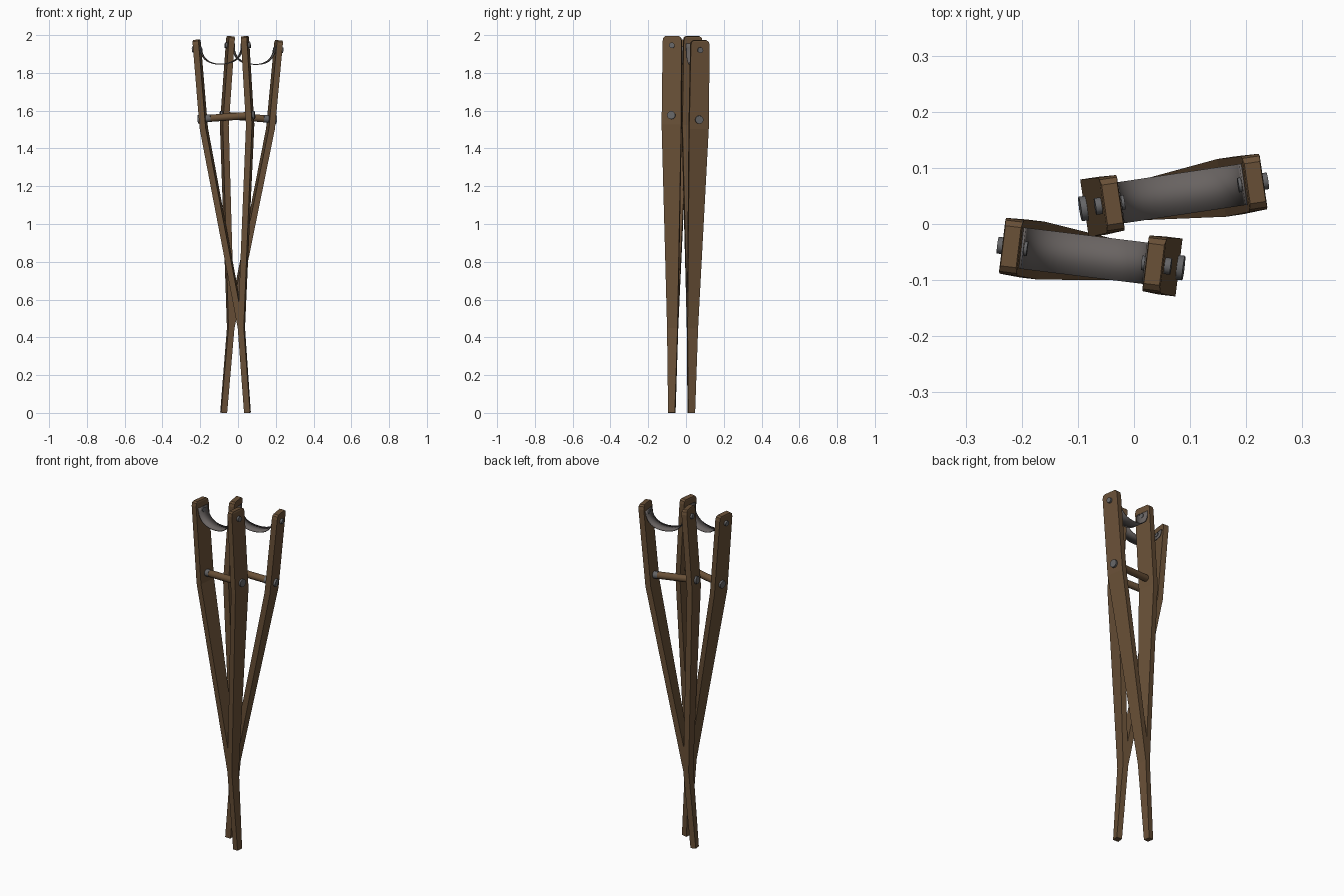
import bpy, bmesh, math
from mathutils import Matrix, Vector

cube = bpy.data.objects.get("Cube")
if cube:
    bpy.data.objects.remove(cube, do_unlink=True)


def material(name, rgb):
    m = bpy.data.materials.new(name)
    m.use_nodes = True
    m.diffuse_color = (*rgb, 1)
    bsdf = next(n for n in m.node_tree.nodes if n.type == 'BSDF_PRINCIPLED')
    bsdf.inputs["Base Color"].default_value = (*rgb, 1)
    return m


WOOD = material("brown wood", (0.14, 0.08, 0.038))
STRAP = material("grey strap", (0.14, 0.125, 0.12))
METAL = material("grey metal", (0.13, 0.13, 0.135))


def finish(bm, name, mat, frame, smooth=False):
    bmesh.ops.recalc_face_normals(bm, faces=bm.faces[:])
    mesh = bpy.data.meshes.new(name)
    bm.to_mesh(mesh)
    bm.free()
    mesh.materials.append(mat)
    if smooth:
        for p in mesh.polygons:
            p.use_smooth = len(p.vertices) == 4
    ob = bpy.data.objects.new(name, mesh)
    ob.matrix_world = frame
    bpy.context.collection.objects.link(ob)
    return ob


# Rail stations: height, inner offset, outer offset, half depth
STATIONS = [(0, 0, .016, .018), (.45, 0, .016, .028), (.59, 0, .032, .031),
            (1.52, .108, .14, .052), (1.965, .113, .145, .05),
            (1.982, .113, .145, .046), (1.99, .115, .143, .036)]


def rail(name, side, frame):
    bm = bmesh.new()
    rings = []
    for z, a, b, d in STATIONS:
        corners = ((a, -d), (b, -d), (b, d), (a, d))
        rings.append([bm.verts.new((side * x, y, z)) for x, y in corners])
    for low, high in zip(rings, rings[1:]):
        for i in range(4):
            j = (i + 1) % 4
            bm.faces.new((low[i], low[j], high[j], high[i]))
    bm.faces.new(rings[0])
    bm.faces.new(rings[-1])
    finish(bm, name, WOOD, frame)


def rod(name, x, z, radius, length, mat, frame, sides=12):
    bm = bmesh.new()
    place = Matrix.Translation((x, 0, z)) @ Matrix.Rotation(math.pi / 2, 4, 'Y')
    bmesh.ops.create_cone(bm, cap_ends=True, segments=sides, radius1=radius,
                          radius2=radius, depth=length, matrix=place)
    finish(bm, name, mat, frame, smooth=True)


def sling(name, frame):
    bm = bmesh.new()
    rows = []
    count = 20
    for i in range(count + 1):
        t = 2 * i / count - 1
        x = .111 * math.sin(t * math.pi / 2)
        z = 1.852 + .1 * abs(t) ** 2.2
        rows.append([bm.verts.new((x, y, z)) for y in (-.037, .037)])
    for p, q in zip(rows, rows[1:]):
        bm.faces.new((p[0], q[0], q[1], p[1]))
    ob = finish(bm, name, STRAP, frame, smooth=True)
    mod = ob.modifiers.new("thickness", 'SOLIDIFY')
    mod.thickness = .004
    mod.offset = 0


def crutch(label, foot, top, yaw, outer):
    axis = Vector(top) - Vector(foot)
    lean = Vector((0, 0, 1)).rotation_difference(axis).to_matrix().to_4x4()
    frame = (Matrix.Translation(foot) @ lean
             @ Matrix.Rotation(math.radians(yaw), 4, 'Z'))
    for word, s in (("right", -1), ("left", 1)):
        rail(f"{label}_{word}_rail", s, frame)
        rod(f"{label}_{word}_grip_bolt", s * .144, 1.57, .022, .016, METAL, frame)
        rod(f"{label}_{word}_strap_bolt", s * .148, 1.94, .015, .016, METAL, frame)
        rod(f"{label}_{word}_strap_rivet", s * .108, 1.935, .013, .01, METAL, frame)
    rod(f"{label}_hand_grip", 0, 1.57, .02, .23, WOOD, frame, 10)
    rod(f"{label}_grip_collar", outer * .098, 1.57, .021, .03, METAL, frame, 10)
    sling(f"{label}_sling", frame)


# Two leaning crutches that cross each other
crutch("front_crutch", (.05, -.075, 0), (-.093, -.056, 2), -7, -1)
crutch("rear_crutch", (-.076, .028, 0), (.09, .055, 2), 8.5, 1)
